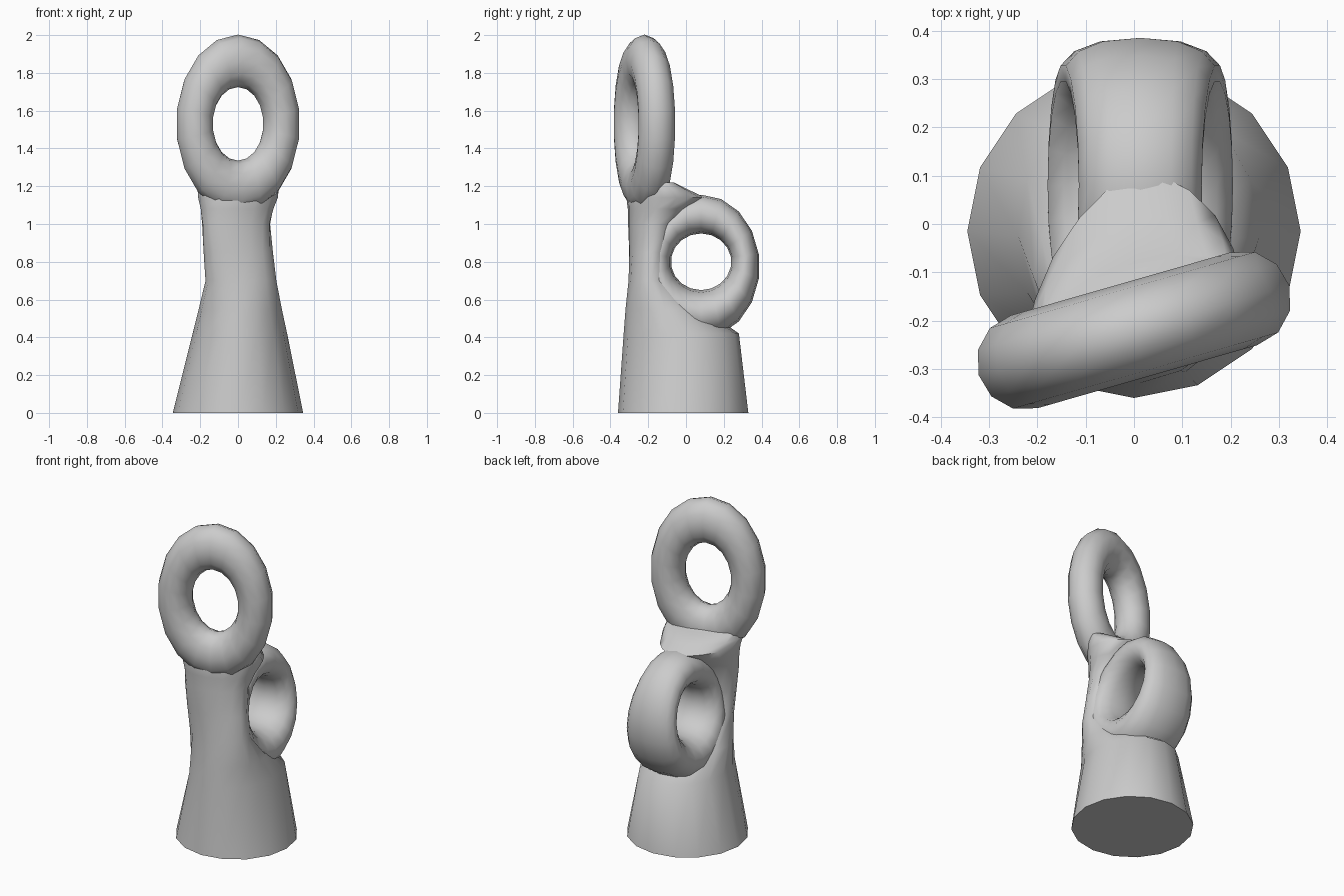
import bpy, bmesh, math
from math import sin, cos, pi, radians

if "Cube" in bpy.data.objects:
    bpy.data.objects.remove(bpy.data.objects["Cube"])


def finish(name, rows, wrap):
    """Skin rows of points; wrap closes the rows into a ring, otherwise the ends are capped."""
    bm = bmesh.new()
    vs = [[bm.verts.new(p) for p in r] for r in rows]
    n, m = len(vs), len(vs[0])
    for i in range(n if wrap else n - 1):
        a, b = vs[i], vs[(i + 1) % n]
        for j in range(m):
            k = (j + 1) % m
            bm.faces.new((a[j], a[k], b[k], b[j]))
    if not wrap:
        bm.faces.new(vs[0][::-1])
        bm.faces.new(vs[-1])
    bmesh.ops.recalc_face_normals(bm, faces=bm.faces)
    me = bpy.data.meshes.new(name)
    bm.to_mesh(me)
    bm.free()
    ob = bpy.data.objects.new(name, me)
    bpy.context.collection.objects.link(ob)
    bpy.ops.object.select_all(action='DESELECT')
    ob.select_set(True)
    bpy.context.view_layer.objects.active = ob
    bpy.ops.object.shade_smooth_by_angle(angle=radians(60))
    return ob


# Column: z, left x, right x, front y, back y, skew, narrowing toward the back
sections = [
    (0.00, -0.345, 0.345, -0.36, 0.33, 0.0, 0.0),
    (0.42, -0.24, 0.26, -0.33, 0.28, 0.0, 0.0),
    (0.55, -0.208, 0.232, -0.32, 0.10, 0.0, 0.0),
    (0.70, -0.172, 0.203, -0.305, -0.09, 0.05, 0.0),
    (0.85, -0.182, 0.185, -0.30, -0.10, 0.12, 0.0),
    (1.00, -0.19, 0.17, -0.30, -0.05, 0.18, 0.15),
    (1.08, -0.195, 0.185, -0.30, 0.03, 0.22, 0.25),
    (1.14, -0.205, 0.205, -0.305, 0.10, 0.26, 0.3),
    (1.18, -0.215, 0.215, -0.29, 0.01, 0.27, 0.2),
    (1.22, -0.20, 0.21, -0.26, -0.08, 0.27, 0.0),
]
rows = []
for z, xa, xb, ya, yb, skew, taper in sections:
    row = []
    for j in range(16):
        a = 2 * pi * j / 16
        x = (xa + xb) / 2 + (xb - xa) / 2 * cos(a) * (1 - taper * sin(a))
        row.append((x, (ya + yb) / 2 + (yb - ya) / 2 * sin(a) + skew * x, z))
    rows.append(row)
finish("column", rows, False)

# Upper ring: tall torus turned about the vertical
rows = []
turn = radians(16)
for i in range(18):
    a = 2 * pi * i / 18
    row = []
    for j in range(12):
        b = 2 * pi * j / 12
        r, d = 0.24 + 0.1 * cos(b), 0.1 * sin(b)
        u, z = r * sin(a), 1.53 + 1.39 * r * cos(a)
        row.append((u * cos(turn) - d * sin(turn),
                    -0.22 + u * sin(turn) + d * cos(turn), z))
    rows.append(row)
finish("upper_ring", rows, True)

# Rear ring: between an inner and an outer ellipse, wider at the bottom
rows = []
for i in range(18):
    a = 2 * pi * i / 18
    y0, z0 = 0.08 + 0.16 * sin(a), 0.80 + 0.15 * cos(a)
    y1, z1 = 0.08 + 0.31 * sin(a), 0.775 + 0.38 * cos(a)
    row = []
    for j in range(14):
        b = 2 * pi * j / 14
        t = 0.5 + 0.5 * cos(b)
        half = 0.163 - 0.033 * cos(a)
        s = math.copysign(abs(sin(b)) ** 0.85, sin(b))
        row.append((0.013 + half * s, y0 + (y1 - y0) * t, z0 + (z1 - z0) * t))
    rows.append(row)
finish("rear_ring", rows, True)
